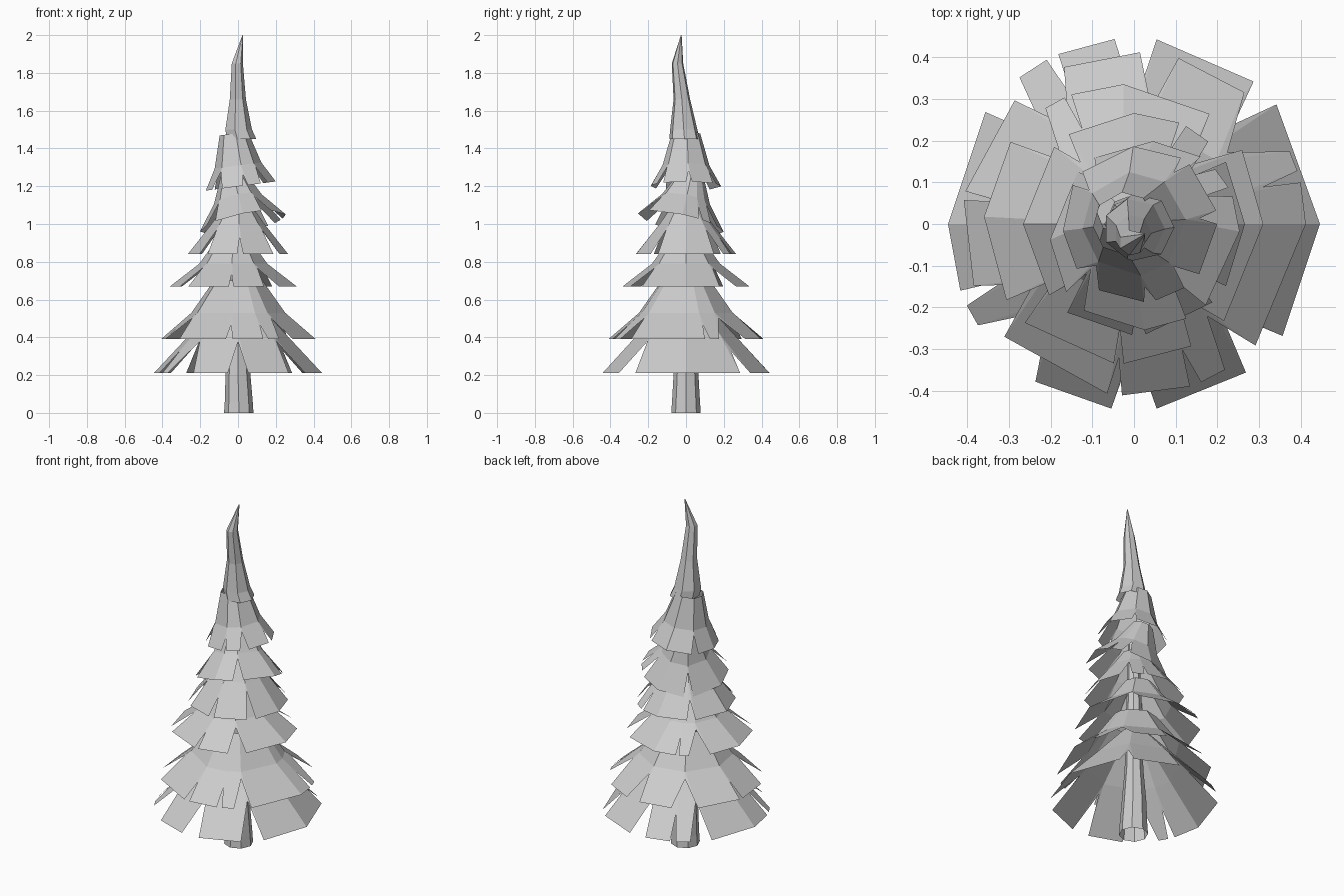
import bpy
from math import cos, sin, radians
from mathutils import Matrix

if "Cube" in bpy.data.objects:
    bpy.data.objects.remove(bpy.data.objects["Cube"])


def make(name, verts, faces):
    mesh = bpy.data.meshes.new(name)
    mesh.from_pydata(verts, [], faces)
    mesh.update()
    ob = bpy.data.objects.new(name, mesh)
    bpy.context.collection.objects.link(ob)
    return ob


def polar(r, deg, z):
    return (r * cos(radians(deg)), r * sin(radians(deg)), z)


def loft(name, rings, sides):
    """Open flat-faced tube through rings of (centre x, centre y, z, radius)."""
    verts, faces = [], []
    for x, y, z, r in rings:
        for i in range(sides):
            p = polar(r, 360 * i / sides, z)
            verts.append((p[0] + x, p[1] + y, z))
    for k in range(len(rings) - 1):
        for i in range(sides):
            j = (i + 1) % sides
            a, b = k * sides, (k + 1) * sides
            faces.append((a + i, a + j, b + j, b + i))
    return make(name, verts, faces)


def branch_tier(name, profile, flaps, tilt_x=0, tilt_y=0, shift_x=0):
    """Skirt of single-sheet flaps with V gaps; narrow gaps close lower down."""
    (r0, z0), (r1, z1), (r2, z2) = profile
    verts, faces = [], []
    n = len(flaps)
    for i, flap in enumerate(flaps):
        prev_end = flaps[i - 1][-1] - (360 if i == 0 else 0)
        next_start = flaps[(i + 1) % n][0] + (360 if i == n - 1 else 0)
        inner = list(flap)
        inner[0] = (prev_end + flap[0]) / 2
        inner[-1] = (flap[-1] + next_start) / 2
        base = len(verts)
        for a_in, a_out in zip(inner, flap):
            verts += [polar(r0, a_in, z0), polar(r1, a_in, z1), polar(r2, a_out, z2)]
        for k in range(len(flap) - 1):
            a = base + 3 * k
            faces += [(a, a + 1, a + 4, a + 3), (a + 1, a + 2, a + 5, a + 4)]
        # webbing that lowers the apex of each gap
        for gap, ang, mid in ((flap[0] - prev_end, inner[0], base + 1),
                              (next_start - flap[-1], inner[-1], len(verts) - 2)):
            t = 0.45 if gap < 11 else 0.2
            verts.append(polar(r1 + t * (r2 - r1), ang, z1 + t * (z2 - z1)))
            faces.append((mid, len(verts) - 1, mid + 1))
    ob = make(name, verts, faces)
    # lean about a pivot on the trunk
    pivot = Matrix.Translation((0, 0, z1))
    ob.data.transform(Matrix.Translation((shift_x, 0, 0)) @ pivot
                      @ Matrix.Rotation(tilt_x, 4, 'X')
                      @ Matrix.Rotation(tilt_y, 4, 'Y') @ pivot.inverted())
    return ob


# Trunk
loft("trunk", [(0.004, 0, 0, 0.078), (0.004, 0, 0.06, 0.074), (0, 0, 0.2, 0.066),
               (0, 0, 0.4, 0.05), (0, 0, 1.2, 0.03)], 8)

# Branch tiers, bottom to top: profile (radius, height), flap corner angles, lean
tiers = [
    ([(0.07, 0.62), (0.25, 0.42), (0.446, 0.21)],
     [(-122, -97), (-83, -53), (-37, 0, 40), (50, 83), (96, 114), (118, 128),
      (143, 180, 201), (206, 213)]),
    ([(0.13, 0.70), (0.25, 0.53), (0.412, 0.39)],
     [(-139, -99), (-94, -71), (-67, -58), (-45, 0, 14), (18, 25), (50, 75),
      (88, 114), (134, 169), (172, 201)]),
    ([(0.08, 0.93), (0.18, 0.79), (0.335, 0.67)],
     [(-135, -94), (-90, -61), (-44, 0, 32), (52, 90, 112), (115, 124),
      (144, 177, 213)], 0, 0, -0.025),
    ([(0.07, 1.10), (0.14, 1.0), (0.266, 0.84)],
     [(-127, -91), (-84, -45), (-34, 0, 34), (48, 62), (66, 90, 126),
      (136, 180, 220)]),
    ([(0.06, 1.28), (0.13, 1.13), (0.232, 1.0)],
     [(-130, -90, -64), (-50, 0, 22), (28, 42), (54, 85, 122), (135, 180, 214)],
     -0.22, -0.2),
    ([(0.076, 1.48), (0.125, 1.31), (0.187, 1.2)],
     [(-122, -87), (-78, -55), (-40, 0), (10, 50), (58, 95, 138), (150, 185, 215)],
     0, -0.13),
]
for i, tier in enumerate(tiers):
    branch_tier(f"branch_tier_{i + 1}", *tier)

# Bent treetop, seated inside the top tier
loft("treetop", [(0.015, -0.008, 1.45, 0.082), (0, -0.012, 1.5, 0.074),
                 (-0.003, -0.022, 1.66, 0.045), (-0.005, -0.045, 1.85, 0.031),
                 (0.025, -0.025, 2.0, 0.002)], 7)
